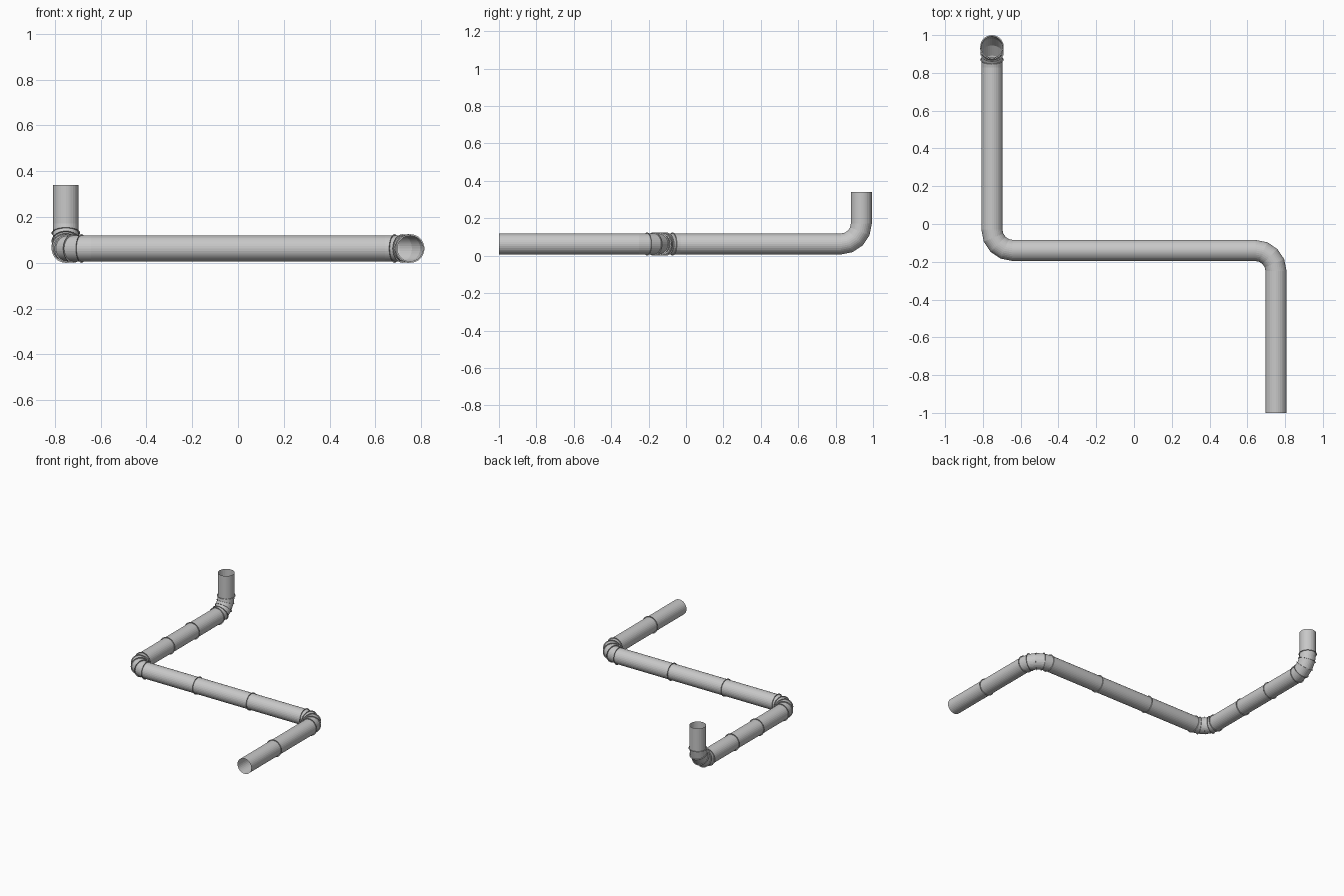
import bpy
import bmesh
import math
from mathutils import Vector, Matrix

if "Cube" in bpy.data.objects:
    bpy.data.objects.remove(bpy.data.objects["Cube"], do_unlink=True)

SIDES = 32
PIPE_R = 0.056
COLLAR_R = 0.0625
BEND_R = 0.11
GORES = 4
GREY = (0.58, 0.58, 0.58, 1.0)

pipe_mat = bpy.data.materials.new("galvanised_grey")
pipe_mat.use_nodes = True
pipe_mat.diffuse_color = GREY
bsdf = next(n for n in pipe_mat.node_tree.nodes if n.type == "BSDF_PRINCIPLED")
bsdf.inputs["Base Color"].default_value = GREY


def circle(bm, station, radius):
    """Ring of vertices around a point, square to the direction."""
    pos, direction, side = station
    up = side.cross(direction)
    turns = [2 * math.pi * i / SIDES for i in range(SIDES)]
    return [bm.verts.new(pos + radius * (math.cos(t) * side + math.sin(t) * up))
            for t in turns]


def skin(name, sections):
    """Open sheet joining circles given as (station, radius)."""
    bm = bmesh.new()
    rings = [circle(bm, station, radius) for station, radius in sections]
    for a, b in zip(rings, rings[1:]):
        for i in range(SIDES):
            j = (i + 1) % SIDES
            bm.faces.new((a[i], b[i], b[j], a[j]))
    bmesh.ops.recalc_face_normals(bm, faces=bm.faces)
    mesh = bpy.data.meshes.new(name)
    bm.to_mesh(mesh)
    bm.free()
    mesh.materials.append(pipe_mat)
    bpy.context.collection.objects.link(bpy.data.objects.new(name, mesh))


def tube(name, stations):
    """Thin-walled duct, open at both ends."""
    skin(name, [(s, PIPE_R) for s in stations])


def collar(name, station):
    """Sheet-thin flange standing out from the duct at a seam."""
    skin(name, [(station, PIPE_R), (station, COLLAR_R)])


def straight(name, station, lengths):
    """Run of duct pieces with a collar at each joint between them."""
    for i, length in enumerate(lengths):
        pos, direction, side = station
        end = (pos + direction * length, direction, side)
        tube(f"{name}_duct_{i + 1}", [station, end])
        if i < len(lengths) - 1:
            collar(f"{name}_joint_collar_{i + 1}", end)
        station = end
    return station


def elbow(name, station, axis):
    """Quarter bend built from gores, with a collar at every seam."""
    pos, direction, side = station
    centre = pos + BEND_R * axis.cross(direction)
    stations = []
    for i in range(GORES + 1):
        rot = Matrix.Rotation(math.pi / 2 * i / GORES, 3, axis)
        stations.append((centre + rot @ (pos - centre),
                         rot @ direction, rot @ side))
    tube(f"{name}_elbow", stations)
    for i, s in enumerate(stations):
        collar(f"{name}_elbow_collar_{i + 1}", s)
    return stations[-1]


X = Vector((1, 0, 0))
Y = Vector((0, 1, 0))
Z = Vector((0, 0, 1))

# Follow the run from the open front end to the open top of the riser
here = (Vector((0.752, -1.0, COLLAR_R)), Y, X)
here = straight("front", here, [0.342, 0.408])
here = elbow("left", here, Z)
here = straight("middle", here, [0.435, 0.435, 0.414])
here = elbow("right", here, -Z)
here = straight("rear", here, [0.286, 0.286, 0.2855])
here = elbow("riser", here, X)
here = straight("riser", here, [0.1675])
